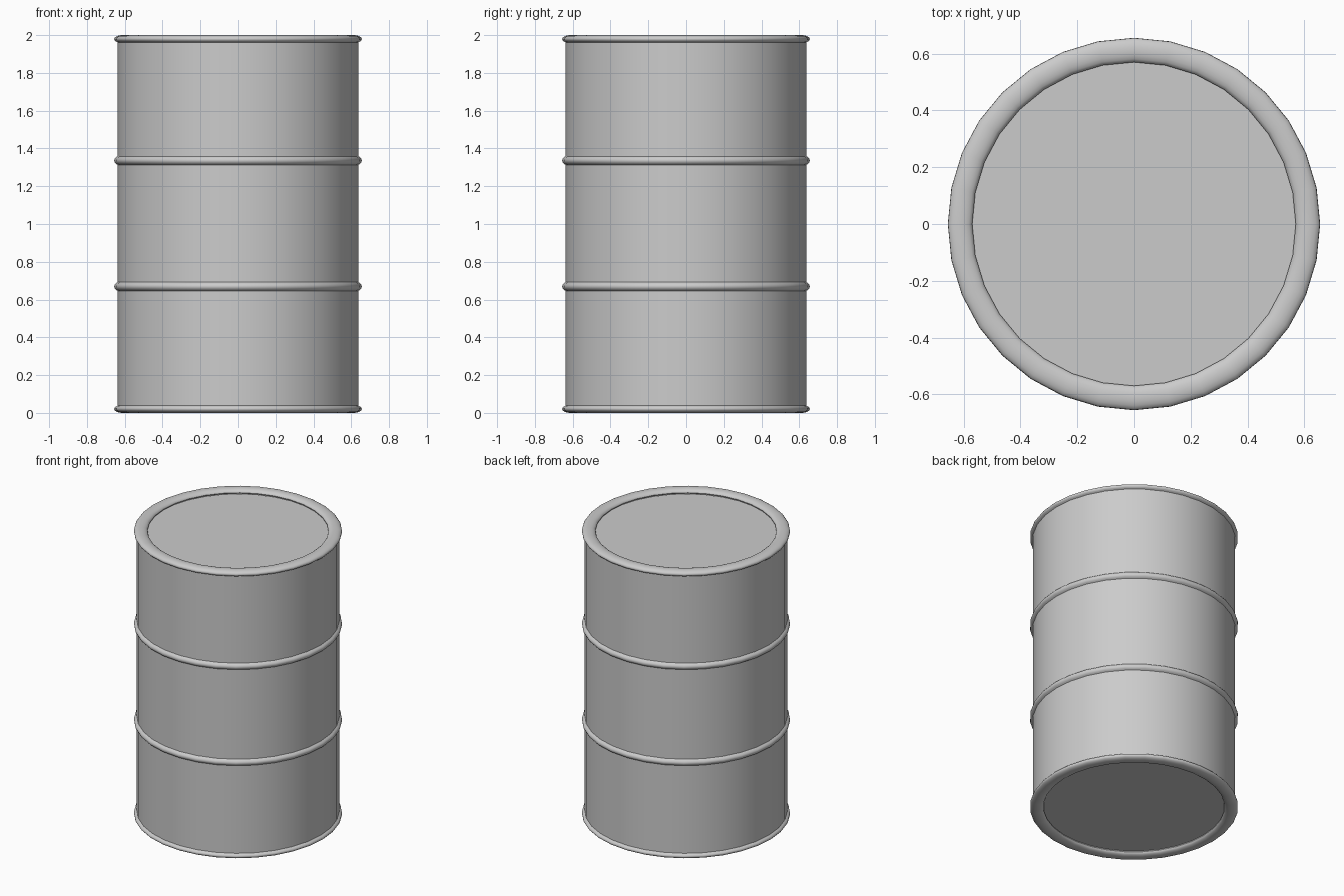
import bpy, bmesh
from math import sin, cos, pi, radians

if "Cube" in bpy.data.objects:
    bpy.data.objects.remove(bpy.data.objects["Cube"])

SIDES = 32
BODY_R = 0.638


def lathe(name, profile):
    """Revolve (radius, z) points round the z axis; radius 0 closes a cap."""
    bm = bmesh.new()
    verts = [bm.verts.new((r, 0, z)) for r, z in profile]
    edges = [bm.edges.new(pair) for pair in zip(verts, verts[1:])]
    bmesh.ops.spin(bm, geom=verts + edges, cent=(0, 0, 0), axis=(0, 0, 1),
                   angle=2 * pi, steps=SIDES, use_duplicate=False)
    bmesh.ops.remove_doubles(bm, verts=bm.verts, dist=1e-4)
    bmesh.ops.recalc_face_normals(bm, faces=bm.faces)
    mesh = bpy.data.meshes.new(name)
    bm.to_mesh(mesh)
    bm.free()
    obj = bpy.data.objects.new(name, mesh)
    bpy.context.collection.objects.link(obj)
    bpy.ops.object.select_all(action='DESELECT')
    bpy.context.view_layer.objects.active = obj
    obj.select_set(True)
    bpy.ops.object.shade_smooth_by_angle(angle=radians(40))
    return obj


def arc(r, z, a, b, start, end, n):
    """Points on an elliptical arc in the (radius, z) plane."""
    angles = [radians(start + (end - start) * i / n) for i in range(n + 1)]
    return [(r + a * cos(t), z + b * sin(t)) for t in angles]


# Drum wall
lathe("drum_wall", [(BODY_R, 0.025), (BODY_R, 1.975)])

# Rolled rims and recessed end plates
for label, z, up in (("bottom", 0.021, -1), ("top", 1.979, 1)):
    lathe(label + "_rim", arc(0.613, z, 0.043, 0.021 * up, -54, 200, 12))
    lathe(label + "_plate", [(0, z - 0.012 * up), (0.58, z - 0.012 * up)])

# Stiffening hoops
for label, z in (("lower", 0.669), ("upper", 1.336)):
    lathe(label + "_hoop", arc(0.613, z, 0.043, 0.028, -56, 56, 6))
